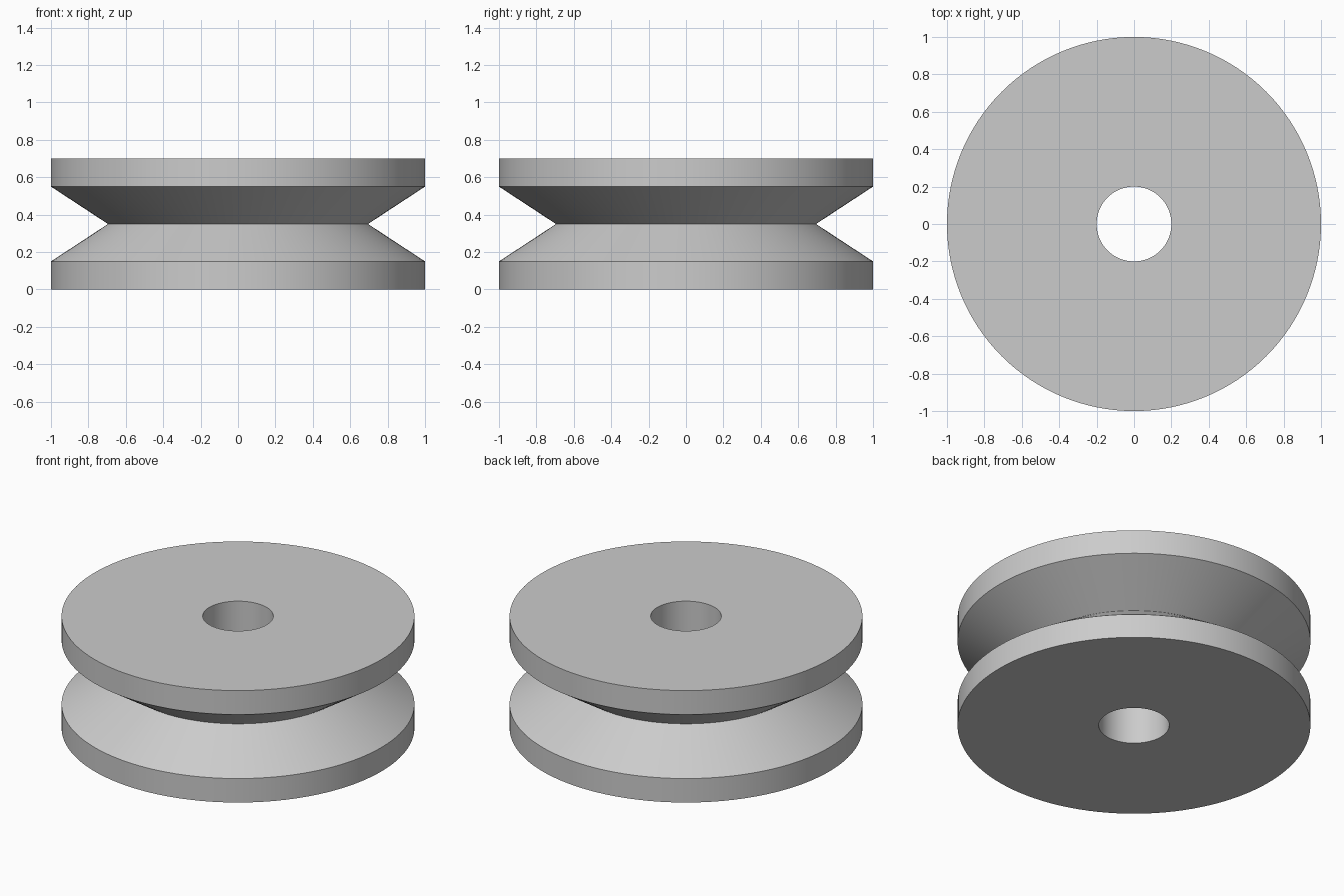
import bpy
import bmesh
from math import cos, sin, tau, radians

cube = bpy.data.objects.get("Cube")
if cube:
    bpy.data.objects.remove(cube, do_unlink=True)

SEGMENTS = 128
HEIGHT = 0.7

# Plain grey finish
grey = bpy.data.materials.new("light_grey")
grey.use_nodes = True
colour = (0.6, 0.6, 0.6, 1)
grey.diffuse_color = colour
grey.node_tree.nodes["Principled BSDF"].inputs["Base Color"].default_value = colour

# Cross-section: bore, lower rim, V groove, upper rim
lower = [(0.2, 0), (1, 0), (1, 0.15)]
upper = [(r, HEIGHT - z) for r, z in reversed(lower)]
profile = lower + [(0.695, HEIGHT / 2)] + upper


def lathe(name, points, material):
    """Turn a closed (radius, height) profile around the z axis."""
    bm = bmesh.new()
    rings = [[bm.verts.new((r * cos(tau * i / SEGMENTS), r * sin(tau * i / SEGMENTS), z))
              for i in range(SEGMENTS)] for r, z in points]
    for k, ring in enumerate(rings):
        above = rings[(k + 1) % len(rings)]
        for i in range(SEGMENTS):
            j = (i + 1) % SEGMENTS
            bm.faces.new((ring[i], ring[j], above[j], above[i]))
    bmesh.ops.recalc_face_normals(bm, faces=bm.faces)
    mesh = bpy.data.meshes.new(name)
    bm.to_mesh(mesh)
    bm.free()
    mesh.materials.append(material)
    obj = bpy.data.objects.new(name, mesh)
    bpy.context.collection.objects.link(obj)
    return obj


# Grooved pulley wheel with a through bore
wheel = lathe("pulley_wheel", profile, grey)
bpy.ops.object.select_all(action="DESELECT")
wheel.select_set(True)
bpy.context.view_layer.objects.active = wheel
bpy.ops.object.shade_smooth_by_angle(angle=radians(25))
